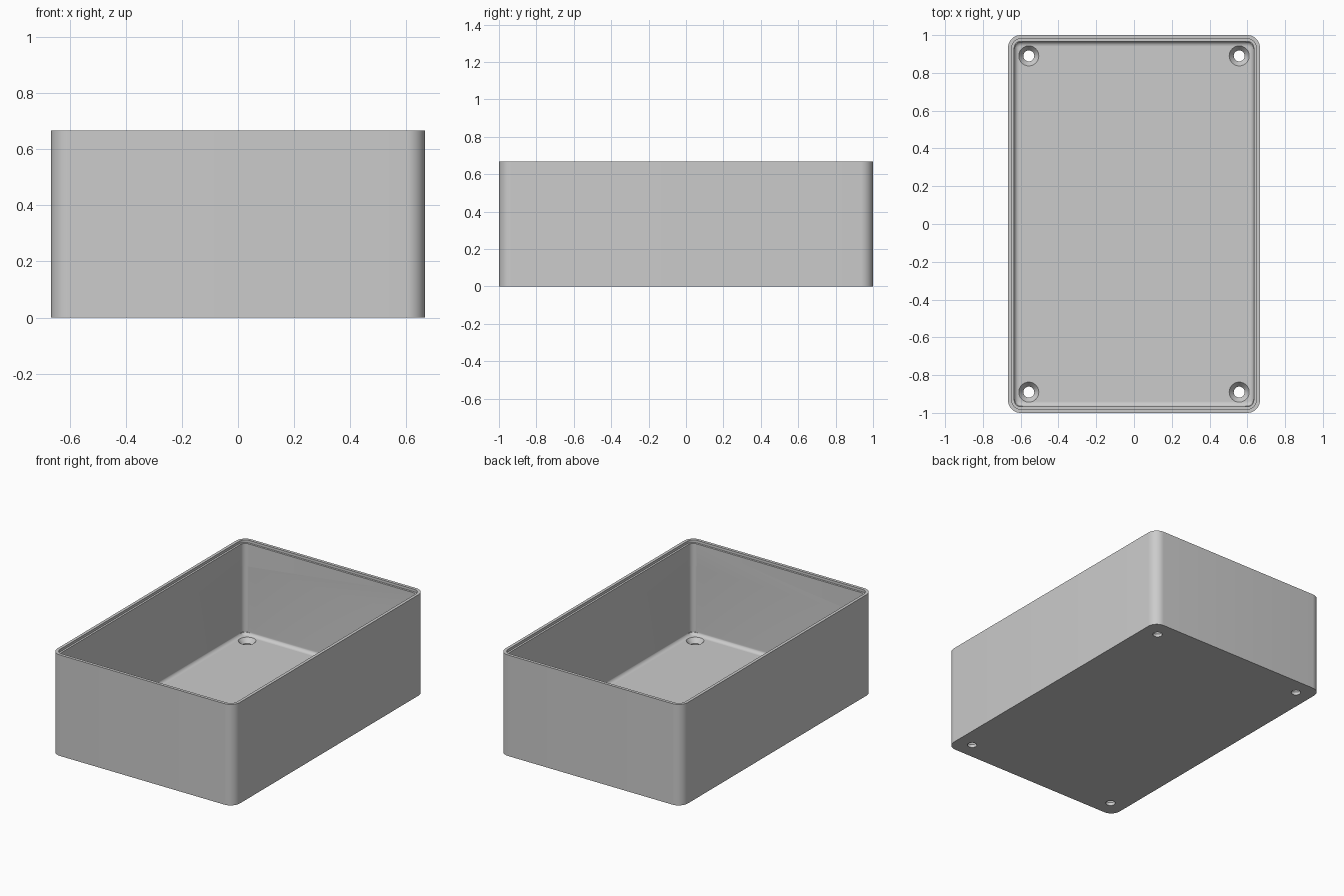
import bpy, bmesh, math
from mathutils import Vector

cube = bpy.data.objects.get("Cube")
if cube:
    bpy.data.objects.remove(cube, do_unlink=True)

HX, HY, H = 0.667, 1.0, 0.667      # half width, half length, height
RADIUS, WALL, FLOOR, FILLET = 0.067, 0.033, 0.05, 0.025
LIP, LIP_DEPTH = 0.02, 0.017
HOLE_X, HOLE_Y = 0.557, 0.89


def new_object(name, bm):
    bmesh.ops.recalc_face_normals(bm, faces=bm.faces)
    mesh = bpy.data.meshes.new(name)
    bm.to_mesh(mesh)
    bm.free()
    obj = bpy.data.objects.new(name, mesh)
    bpy.context.collection.objects.link(obj)
    return obj


def loft(bm, rings):
    """Skin a stack of equal-length point rings and cap both ends."""
    loops = [[bm.verts.new(p) for p in ring] for ring in rings]
    n = len(loops[0])
    for a, b in zip(loops, loops[1:]):
        for i in range(n):
            j = (i + 1) % n
            bm.faces.new((a[i], a[j], b[j], b[i]))
    bm.faces.new(loops[0][::-1])
    bm.faces.new(loops[-1])


def rounded_rect(inset, z, steps=10):
    r = RADIUS - inset
    pts = []
    for k, (sx, sy) in enumerate(((1, 1), (-1, 1), (-1, -1), (1, -1))):
        for s in range(steps + 1):
            a = (k + s / steps) * math.pi / 2
            pts.append(Vector((sx * (HX - RADIUS) + r * math.cos(a),
                               sy * (HY - RADIUS) + r * math.sin(a), z)))
    return pts


def circle(x, y, r, z, n=40):
    return [Vector((x + r * math.cos(t * math.tau / n),
                    y + r * math.sin(t * math.tau / n), z)) for t in range(n)]


# Box shell: outer wall, stepped rim, inner wall and filleted floor
profile = [(0, 0), (0, H), (LIP, H), (LIP, H - LIP_DEPTH), (WALL, H - LIP_DEPTH)]
for s in range(7):
    a = s / 6 * math.pi / 2
    profile.append((WALL + FILLET * (1 - math.cos(a)),
                    FLOOR + FILLET * (1 - math.sin(a))))
bm = bmesh.new()
loft(bm, [rounded_rect(i, z) for i, z in profile])
box = new_object("open_box", bm)

# Cutter: countersunk screw holes and shallow corner reliefs
bm = bmesh.new()
for sx in (-1, 1):
    for sy in (-1, 1):
        x, y = sx * HOLE_X, sy * HOLE_Y
        loft(bm, [circle(x, y, r, z) for r, z in
                  ((0.029, -0.05), (0.029, 0.02), (0.053, FLOOR), (0.053, FLOOR + 0.008))])
        x, y = sx * 0.604, sy * 0.937
        loft(bm, [circle(x, y, 0.031, z) for z in (0.065, 0.5)])
cutter = new_object("hole_cutter", bm)
cutter.hide_render = True

bpy.ops.object.select_all(action='DESELECT')
bpy.context.view_layer.objects.active = box
box.select_set(True)
cut = box.modifiers.new("holes", 'BOOLEAN')
cut.operation = 'DIFFERENCE'
cut.solver = 'EXACT'
cut.object = cutter
bpy.ops.object.modifier_apply(modifier=cut.name)
bpy.data.objects.remove(cutter, do_unlink=True)

# Plain grey finish
grey = bpy.data.materials.new("plain_grey")
grey.use_nodes = True
colour = (0.6, 0.6, 0.6, 1)
grey.diffuse_color = colour
grey.node_tree.nodes["Principled BSDF"].inputs["Base Color"].default_value = colour
box.data.materials.clear()
box.data.materials.append(grey)
bpy.ops.object.shade_smooth_by_angle(angle=math.radians(30))
